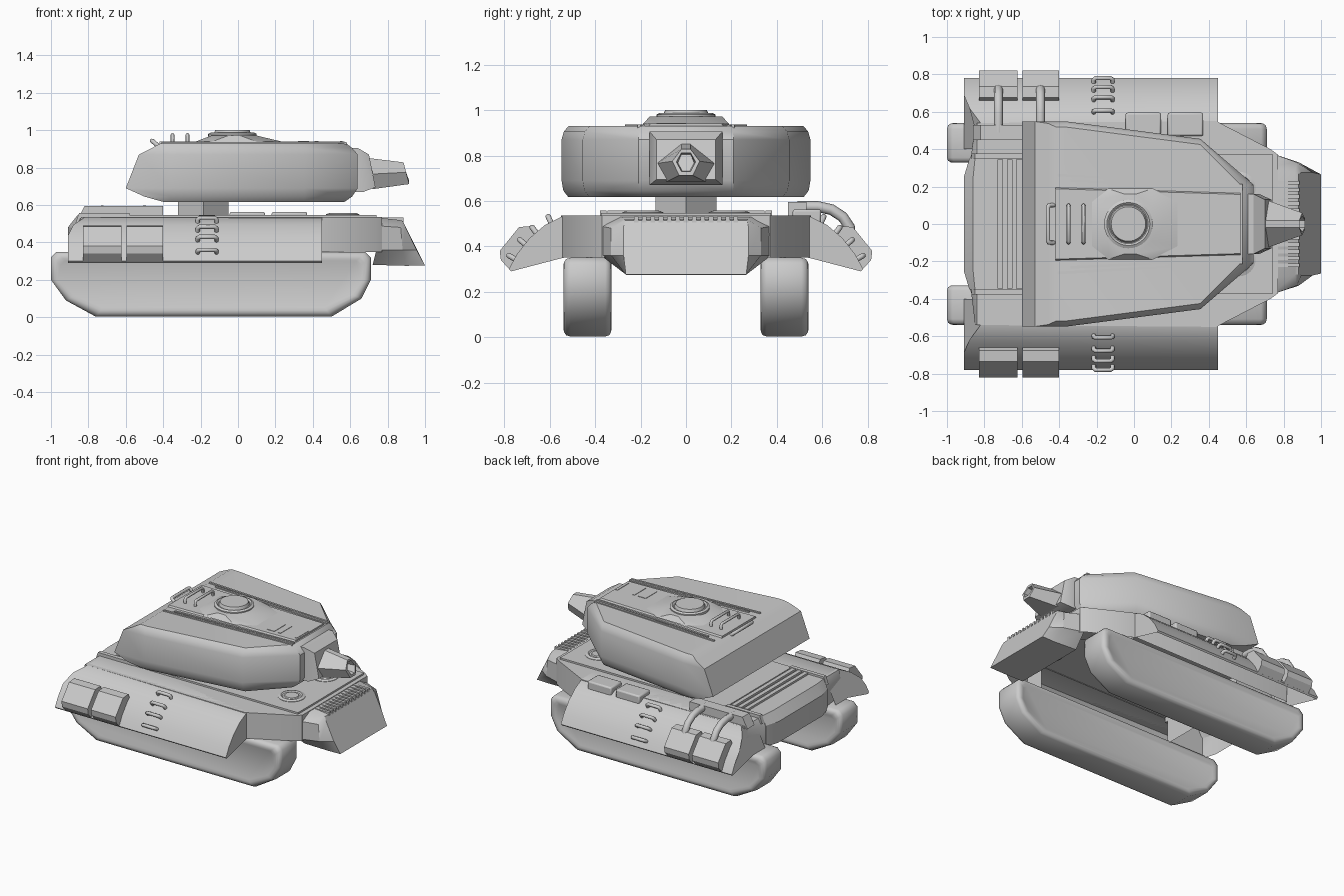
import bpy, bmesh, math

if "Cube" in bpy.data.objects:
    bpy.data.objects.remove(bpy.data.objects["Cube"])

def finish(name, bm, bevel=0, segs=2, smooth=30):
    bmesh.ops.recalc_face_normals(bm, faces=bm.faces)
    me = bpy.data.meshes.new(name)
    bm.to_mesh(me)
    bm.free()
    ob = bpy.data.objects.new(name, me)
    bpy.context.collection.objects.link(ob)
    if bevel:
        m = ob.modifiers.new("bevel", 'BEVEL')
        m.width, m.segments, m.limit_method = bevel, segs, 'ANGLE'
    bpy.ops.object.select_all(action='DESELECT')
    ob.select_set(True)
    bpy.context.view_layer.objects.active = ob
    bpy.ops.object.shade_smooth_by_angle(angle=math.radians(smooth))
    return ob

def loft(name, rings, start=True, end=True, skip=(), **kw):
    # skin between rings; start/end caps and side strips can be left open
    bm = bmesh.new()
    vs = [[bm.verts.new(p) for p in r] for r in rings]
    n = len(vs[0])
    for a, b in zip(vs, vs[1:]):
        for i in range(n):
            if i not in skip:
                bm.faces.new((a[i], a[(i + 1) % n], b[(i + 1) % n], b[i]))
    if start:
        bm.faces.new(vs[0])
    if end:
        bm.faces.new(vs[-1])
    return finish(name, bm, **kw)

def box(name, x0, x1, y0, y1, z0, z1, **kw):
    return loft(name, [[(x0, y0, z), (x1, y0, z), (x1, y1, z), (x0, y1, z)] for z in (z0, z1)], **kw)

def disc(name, x, y, profile, n=32):
    # stack of (radius, z) rings
    return loft(name, [[(x + r * math.cos(2 * math.pi * i / n), y + r * math.sin(2 * math.pi * i / n), z)
                        for i in range(n)] for r, z in profile])

def tube(name, pts, r):
    cu = bpy.data.curves.new(name, 'CURVE')
    cu.dimensions, cu.bevel_depth, cu.bevel_resolution, cu.use_fill_caps = '3D', r, 2, True
    sp = cu.splines.new('POLY')
    sp.points.add(len(pts) - 1)
    for p, q in zip(sp.points, pts):
        p.co = (*q, 1)
    sp.use_smooth = True
    ob = bpy.data.objects.new(name, cu)
    bpy.context.collection.objects.link(ob)

def mirror_ring(half):
    # half ring at +y, closed with its mirror at -y
    return half + [(x, -y, z) for x, y, z in reversed(half)]

# tracks: rounded side profile with an inset panel on both faces
track = [(-1, .2), (-1, .32), (-.97, .35), (.68, .35), (.71, .32), (.71, .2), (.66, .1),
         (.5, .003), (-.76, .003), (-.92, .09)]
def shrink(k):
    return [(-.145 + (x + .145) * (1 - k / .85), .178 + (z - .178) * (1 - k / .178)) for x, z in track]
for s, side in ((1, "left"), (-1, "right")):
    loft(side + "_track", [[(x, s * y, z) for x, z in shrink(k)] for y, k in
         ((.334, .05), (.328, .035), (.33, .02), (.338, .006), (.355, 0), (.508, 0), (.528, .006), (.537, .02),
          (.54, .035), (.534, .05))], smooth=50)

# main hull shell, open underneath, with raked rear top edge
half = [(-.91, .25), (-.87, .37), (-.85, .54), (.44, .55), (.73, .40), (.77, .37)]
loft("hull", [mirror_ring([(max(x, lim), y, z) for x, y in half])
              for z, lim in ((.35, -1), (.48, -1), (.535, -.84))], start=False)
loft("deck_plate", [[(-.58, -.375, z), (.74, -.375, z), (.74, .375, z), (-.58, .375, z)] for z in (.53, .547)], start=False)

# sloping nose with grille teeth
loft("nose", [mirror_ring([(.68, .30, .54), (.73, .38, .49), (.74, .375, .36), (.72, .27, .28)]),
              mirror_ring([(.86, .272, .52), (.87, .33, .48), (.88, .33, .36), (.90, .265, .275)]),
              mirror_ring([(.88, .268, .515), (.895, .275, .485), (.955, .275, .36), (1.0, .265, .277)])],
     start=False)
for i in range(13):
    y = -.22 + i * .44 / 12
    box("nose_grille", .73, .885, y - .01, y + .01, .50, .532)

# curved side skirt shells with raked rear corner, open underneath
skirt = [(.40, .35), (.40, .535), (.54, .535), (.62, .495), (.69, .435), (.745, .365), (.78, .30), (.77, .29), (.54, .35)]
for s, side in ((1, "left"), (-1, "right")):
    loft(side + "_skirt", [[(-.82 - .09 * min(1, (.535 - z) / .06), s * y, z) for y, z in skirt],
                           [(.45, s * y, z) for y, z in skirt]], skip=(0, 7, 8))
    # stowage boxes
    stow = [(.66, .46), (.675, .49), (.735, .485), (.82, .38), (.815, .34), (.77, .29), (.74, .33)]
    for x0, x1 in ((-.83, -.622), (-.595, -.40)):
        loft(side + "_stowage_box", [[(x, s * y, z) for y, z in stow] for x in (x0, x1)])
    # ladder rungs
    for y, z, ny, nz in ((.595, .505, .4, .9), (.66, .46, .6, .8), (.71, .41, .75, .65), (.755, .345, .85, .5)):
        def at(x, h):
            return (x, s * (y + ny * h), z + nz * h)
        tube(side + "_rung", [at(-.215, -.02), at(-.215, .02), at(-.205, .03), at(-.125, .03),
                              at(-.115, .02), at(-.115, -.02)], .012)

# pipe manifold, pipes and flat boxes on the left side
loft("pipe_manifold", [[(x, y, z) for x, z in ((-.86, .52), (-.82, .595), (-.40, .595), (-.40, .52))]
                       for y in (.45, .53)])
for px in (-.725, -.50):
    tube("exhaust_pipe", [(px, .49, .575), (px, .58, .575), (px, .64, .562), (px, .69, .53),
                          (px, .72, .485), (px, .725, .44)], .024)
for x0 in (-.045, .18):
    box("deck_box", x0, x0 + .19, .47, .595, .5, .563, bevel=.01)

# rear engine deck with louvres
loft("engine_deck", [mirror_ring([(x1, .25, z), (x2, .35, z), (-.58, .35, z)]) for x1, x2, z in
     ((-.91, -.88, .33), (-.91, -.88, .48), (-.86, -.85, .543))], start=False)
for x in (-.715, -.665, -.615):
    box("engine_louvre", x - .015, x + .015, -.345, .345, .53, .557)
for s in (1, -1):
    loft("engine_side_rail", [[(x, s * .35, z), (x, s * .378, z), (-.58, s * .378, z), (-.58, s * .35, z)]
                              for x, z in ((-.87, .50), (-.85, .557))])

# turret neck and forward deck hatches
disc("turret_neck", -.185, 0, [(.135, .53), (.135, .64)], 4)
for y in (-.19, .19):
    disc("front_hatch", .56, y, [(.09, .50), (.09, .55), (.07, .557), (.062, .55), (.05, .55), (.045, .556)])

# turret body: stacked outlines (height, rear x, front x, inset)
def outline(z, rear, front, i):
    w = .548 - i
    return mirror_ring([(rear, w, z), (-.36, w, z), (.355, .455 - i, z), (front, .21 - i / 3, z)])
loft("turret_body", [outline(*l) for l in ((.617, -.40, .57, .03), (.645, -.50, .61, .008), (.69, -.60, .64, 0),
     (.87, -.53, .64, 0), (.905, -.46, .61, .01), (.929, -.415, .58, .03))], smooth=35)

# raised roof spine and cupola base
loft("roof_spine", [mirror_ring([(-.42, .20 - d, z), (.57, .17 - d, z)]) for z, d in ((.92, 0), (.94, .012))])
loft("cupola_base", [mirror_ring([(-.23 + d, .12 - d / 3, z), (-.14 + d, .19 - d / 3, z), (.10 - d, .19 - d / 3, z),
     (.24 - d * 1.6, .12 - d / 3, z)]) for z, d in ((.938, 0), (.972, .09))])
disc("cupola_hatch", -.03, 0, [(.13, .965), (.13, .98), (.115, .988), (.105, .98), (.10, .98), (.092, 1.0), (.02, 1.0)])

# roof rails beside the spine
for s in (1, -1):
    for y0, y1, x0 in ((.255, .20, -.41), (.225, .18, -.34)):
        loft("roof_rail", [[(x, s * (y + dy), z) for x, y, dy in
                            ((x0, y0, 0), (.58, y1, 0), (.58, y1, .014), (x0, y0, .014))] for z in (.92, .937)])

# roof grab handles and vision slots
for x in (-.35, -.27):
    tube("roof_handle", [(x, -.10, .93), (x, -.10, .965), (x, -.09, .975), (x, .09, .975), (x, .10, .965), (x, .10, .93)], .01)
tube("rear_handle", [(-.42, -.10, .91), (-.455, -.10, .94), (-.46, -.09, .943), (-.46, .09, .943),
                     (-.455, .10, .94), (-.42, .10, .91)], .012)
for x0, x1 in ((.32, .38), (.41, .43), (.545, .56)):
    box("roof_slot", x0, x1, -.13, 0, .93, .943)

# gun mantlet
loft("mantlet", [[(x0, -y, z0), (x0, y, z0), (x1, y, z1), (x1, -y, z1)] for x0, z0, x1, z1, y in
     ((.60, .67, .60, .905, .16), (.67, .67, .64, .905, .16), (.735, .695, .70, .87, .13))])

# tapered gun shroud with a hollow diamond muzzle
def section(x, w, top, mid, bot, low, lean=.03):
    pts = [(.02, top), (w, mid), (low, bot), (-low, bot), (-w, mid), (-.02, top)]
    return [(x + lean * (top - z) / (top - bot), y, z) for y, z in pts]
loft("gun_barrel", [section(.69, .13, .852, .765, .685, .085), section(.885, .06, .828, .775, .712, .03),
                    section(.885, .042, .812, .772, .73, .02), section(.80, .036, .805, .768, .735, .018)], smooth=20)
